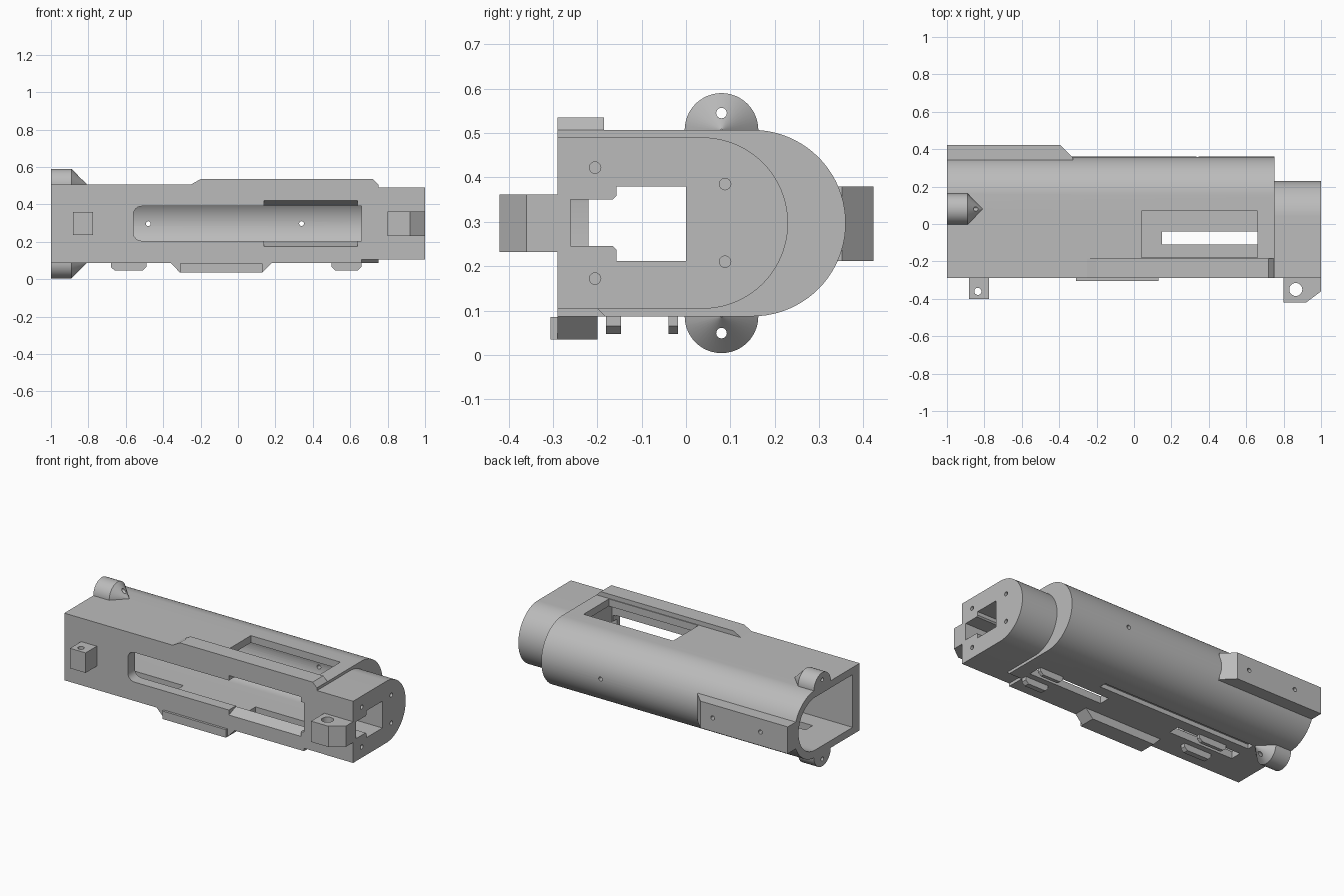
import bpy, bmesh, math
from mathutils import Vector

old = bpy.data.objects.get("Cube")
if old:
    bpy.data.objects.remove(old, do_unlink=True)

metal = bpy.data.materials.new("plain_grey")
metal.use_nodes = True
GREY = (0.5, 0.5, 0.5, 1)
metal.diffuse_color = GREY
metal.node_tree.nodes["Principled BSDF"].inputs["Base Color"].default_value = GREY

# Maps profile coordinates (u, v) and depth w to x, y, z for each extrusion axis
PLACE = {
    "x": lambda u, v, w: Vector((w, u, v)),
    "y": lambda u, v, w: Vector((u, w, v)),
    "z": lambda u, v, w: Vector((u, v, w)),
}


def prism(name, axis, profile, start, end, end_profile=None):
    bm = bmesh.new()
    rings = [[bm.verts.new(PLACE[axis](u, v, w)) for u, v in pts]
             for pts, w in ((profile, start), (end_profile or profile, end))]
    a, b = rings
    bm.faces.new(a)
    bm.faces.new(b[::-1])
    n = len(a)
    for i in range(n):
        j = (i + 1) % n
        bm.faces.new((a[j], a[i], b[i], b[j]))
    bmesh.ops.recalc_face_normals(bm, faces=bm.faces)
    mesh = bpy.data.meshes.new(name)
    bm.to_mesh(mesh)
    bm.free()
    mesh.materials.append(metal)
    obj = bpy.data.objects.new(name, mesh)
    bpy.context.collection.objects.link(obj)
    return obj


def rect(u0, u1, v0, v1):
    return [(u0, v0), (u1, v0), (u1, v1), (u0, v1)]


def box(name, x, y, z):
    return prism(name, "z", rect(*x, *y), *z)


def circle(u, v, r, n=32):
    return [(u + r * math.cos(math.tau * i / n), v + r * math.sin(math.tau * i / n))
            for i in range(n)]


def d_shape(front, centre, r, n=40):
    arc = [(centre + r * math.cos(t), MID + r * math.sin(t))
           for t in (math.pi * (i / n - 0.5) for i in range(n + 1))]
    return [(front, MID - r)] + arc + [(front, MID + r)]


def combine(target, tool, operation):
    mod = target.modifiers.new(operation.lower(), "BOOLEAN")
    mod.operation = operation
    mod.solver = "EXACT"
    mod.object = tool
    bpy.context.view_layer.objects.active = target
    bpy.ops.object.modifier_apply(modifier=mod.name)
    bpy.data.objects.remove(tool, do_unlink=True)


MID = 0.297
FRONT = -0.29

# Main housing and narrower end section
housing = prism("housing", "x", d_shape(FRONT, 0.15, 0.21), -1, 0.75)
added = [prism("end_section", "x", d_shape(FRONT, 0.037, 0.193), 0.69, 1)]

# Raised strip on the top front edge and chamfered block below
added.append(prism("top_strip", "y", [(-0.25, 0.48), (-0.25, 0.507), (-0.2, 0.535),
                                      (0.72, 0.535), (0.749, 0.507), (0.749, 0.48)],
                   FRONT, -0.185))
added.append(prism("lower_block", "y", [(-0.36, 0.087), (-0.31, 0.035), (0.13, 0.035),
                                        (0.18, 0.087), (0.18, 0.1), (-0.36, 0.1)],
                   FRONT, -0.2))
added.append(box("lower_block_lip", (-0.31, 0.13), (-0.305, -0.25), (0.035, 0.085)))

# Back mounting rail
added.append(prism("back_rail", "z", [(-1, 0.32), (-1, 0.422), (-0.395, 0.422),
                                      (-0.325, 0.352), (-0.325, 0.32)], 0.212, 0.38))

# Front lugs
added.append(box("small_lug", (-0.883, -0.775), (-0.4, -0.27), (0.235, 0.36)))
added.append(prism("end_lug", "z", [(0.8, -0.27), (0.8, -0.42), (0.92, -0.42),
                                    (1, -0.36), (1, -0.27)], 0.232, 0.362))

# Paired guide tabs on the underside
for x0, x1 in ((-0.68, -0.49), (0.5, 0.66)):
    for y0, y1 in ((-0.18, -0.147), (-0.05, -0.018)):
        added.append(prism("guide_tab", "y", [(x0, 0.1), (x0, 0.065), (x0 + 0.02, 0.047),
                                              (x1 - 0.02, 0.047), (x1, 0.065), (x1, 0.1)],
                           y0, y1))

# Cone-nosed bosses above and below the open end
for z in (0.507, 0.087):
    boss = prism("boss", "x", circle(0.08, z, 0.083, 48), -1, -0.89)
    nose = prism("boss_nose", "x", circle(0.08, z, 0.083, 48), -0.89, -0.81,
                 circle(0.08, z, 0.002, 48))
    added += [boss, nose]

for part in added:
    combine(housing, part, "UNION")

# Inner bore, open at one end, and the stepped passage through the other end
cuts = [prism("bore", "x", d_shape(-0.22, 0.15, 0.165), -1.1, 0.665)]
cuts.append(prism("end_passage", "x", [(-0.26, 0.245), (-0.165, 0.245), (-0.157, 0.237),
                                       (-0.157, 0.212), (0, 0.212), (0, 0.38),
                                       (-0.157, 0.38), (-0.157, 0.358),
                                       (-0.165, 0.35), (-0.26, 0.35)], 0.6, 1.1))

# Front window with rounded corners at one end
corner = [(math.cos(math.radians(t)), math.sin(math.radians(t))) for t in range(90, 181, 15)]
upper = [(-0.515 + 0.045 * c, 0.345 + 0.045 * s) for c, s in corner]
lower = [(u, 0.595 - v) for u, v in reversed(upper)]
cuts.append(prism("front_window", "y", [(0.66, 0.39)] + upper + lower + [(0.66, 0.205)],
                  -0.4, -0.15))
cuts.append(prism("window_bevel", "y", rect(0.14, 0.64, 0.17, 0.425), -0.3,
                  -0.21, rect(0.14, 0.64, 0.205, 0.39)))

# Top window, underside slots, shallow groove and corner notch
cuts.append(box("top_window", (0.04, 0.66), (-0.18, 0.07), (0.4, 0.7)))
cuts.append(box("underside_slot", (0.15, 0.66), (-0.11, -0.04), (0, 0.2)))
cuts.append(box("underside_slot", (-0.8, -0.35), (-0.11, -0.04), (0, 0.2)))
cuts.append(box("underside_groove", (-0.8, 0.27), (0.03, 0.075), (0, 0.115)))
cuts.append(prism("corner_notch", "x", [(-0.4, 0), (-0.18, 0), (-0.18, 0.085),
                                        (-0.2, 0.105), (-0.4, 0.105)], 0.66, 0.8))

# Screw holes in the end face, bosses, back wall and lugs
for y, z in ((-0.205, 0.422), (-0.205, 0.172), (0.088, 0.385), (0.088, 0.21)):
    cuts.append(prism("end_hole", "x", circle(y, z, 0.013, 16), 0.88, 1.1))
for z in (0.545, 0.049):
    cuts.append(prism("boss_hole", "x", circle(0.08, z, 0.012, 16), -1.1, -0.7))
for x in (-0.81, -0.48, 0.34):
    cuts.append(prism("back_hole", "y", circle(x, MID, 0.013, 16), 0.2, 0.6))
for x, y, r in ((-0.835, -0.36, 0.019), (0.865, -0.35, 0.035)):
    cuts.append(prism("lug_hole", "z", circle(x, y, r, 24), 0.1, 0.6))

for cut in cuts:
    combine(housing, cut, "DIFFERENCE")

# Smooth the curved walls while keeping hard edges
bpy.ops.object.select_all(action="DESELECT")
housing.select_set(True)
bpy.context.view_layer.objects.active = housing
bpy.ops.object.shade_smooth_by_angle(angle=math.radians(25))
